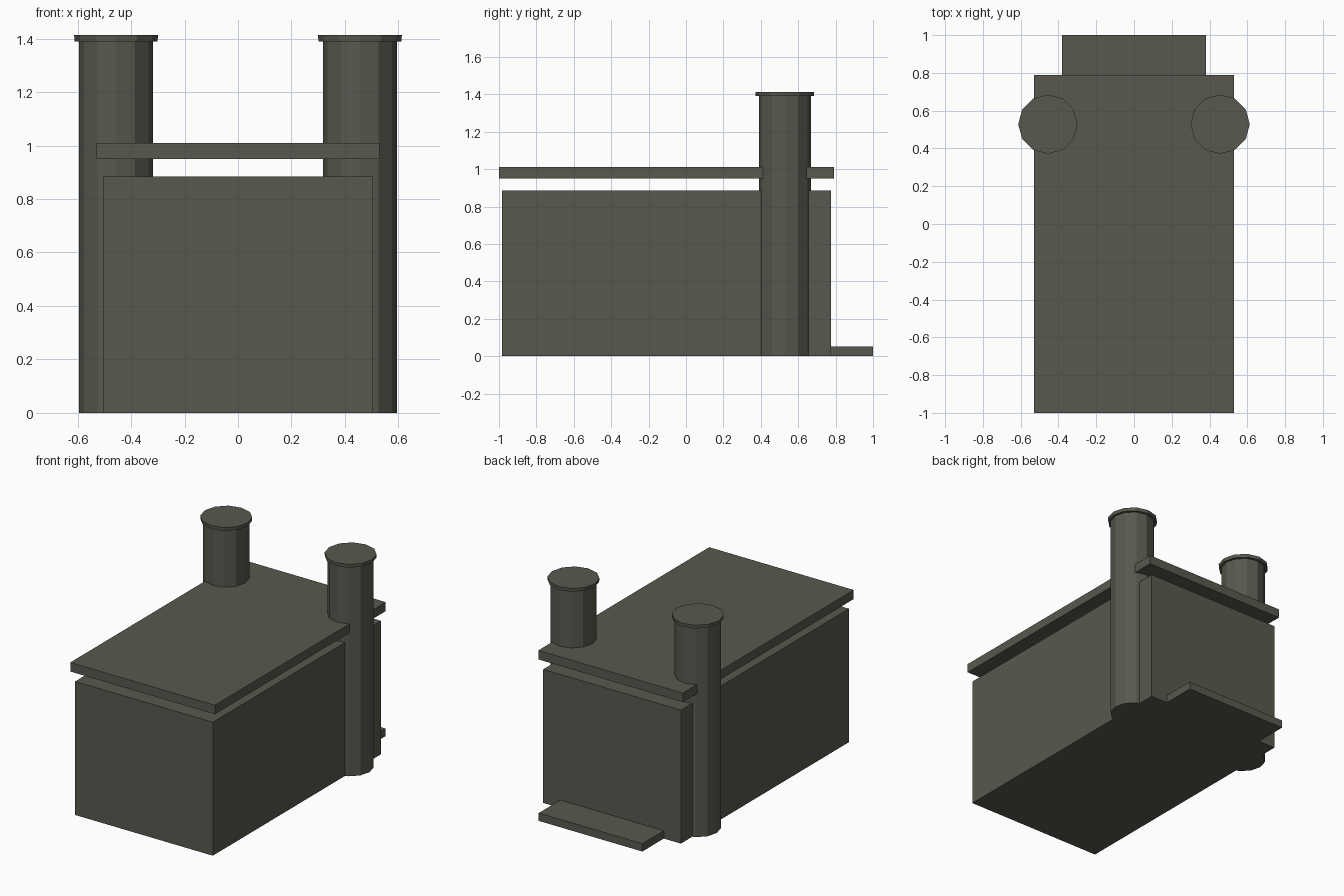
import bpy

cube = bpy.data.objects.get("Cube")
if cube:
    bpy.data.objects.remove(cube, do_unlink=True)

# Single dark stone colour
stone = bpy.data.materials.new("dark_stone")
stone.use_nodes = True
colour = (0.1, 0.098, 0.077, 1)
stone.diffuse_color = colour
bsdf = stone.node_tree.nodes["Principled BSDF"]
bsdf.inputs["Base Color"].default_value = colour
bsdf.inputs["Roughness"].default_value = 0.9


def finish(name):
    obj = bpy.context.object
    obj.name = name
    obj.data.materials.append(stone)
    bpy.ops.object.transform_apply(location=True, rotation=True, scale=True)
    return obj


def box(name, half_width, y0, y1, z0, z1):
    bpy.ops.mesh.primitive_cube_add(size=1, location=(0, (y0 + y1) / 2, (z0 + z1) / 2))
    bpy.context.object.scale = (2 * half_width, y1 - y0, z1 - z0)
    return finish(name)


def column(name, x, y, z0, z1, r_bottom, r_top):
    # Rotated so that a corner points along x
    bpy.ops.mesh.primitive_cone_add(vertices=12, radius1=r_bottom, radius2=r_top,
                                    depth=z1 - z0, location=(x, y, (z0 + z1) / 2))
    return finish(name)


# Main hall, floating roof slab and rear doorstep
box("hall", 0.505, -0.985, 0.775, 0, 0.885)
box("roof_slab", 0.53, -1, 0.79, 0.95, 1.01)
box("rear_step", 0.38, 0.775, 1, 0, 0.052)

# Pair of twelve-sided towers with thin caps
for side, sign in (("left", 1), ("right", -1)):
    x, y = sign * 0.456, 0.528
    column(side + "_tower", x, y, 0, 1.39, 0.139, 0.139)
    column(side + "_tower_cap", x, y, 1.39, 1.413, 0.155, 0.157)
